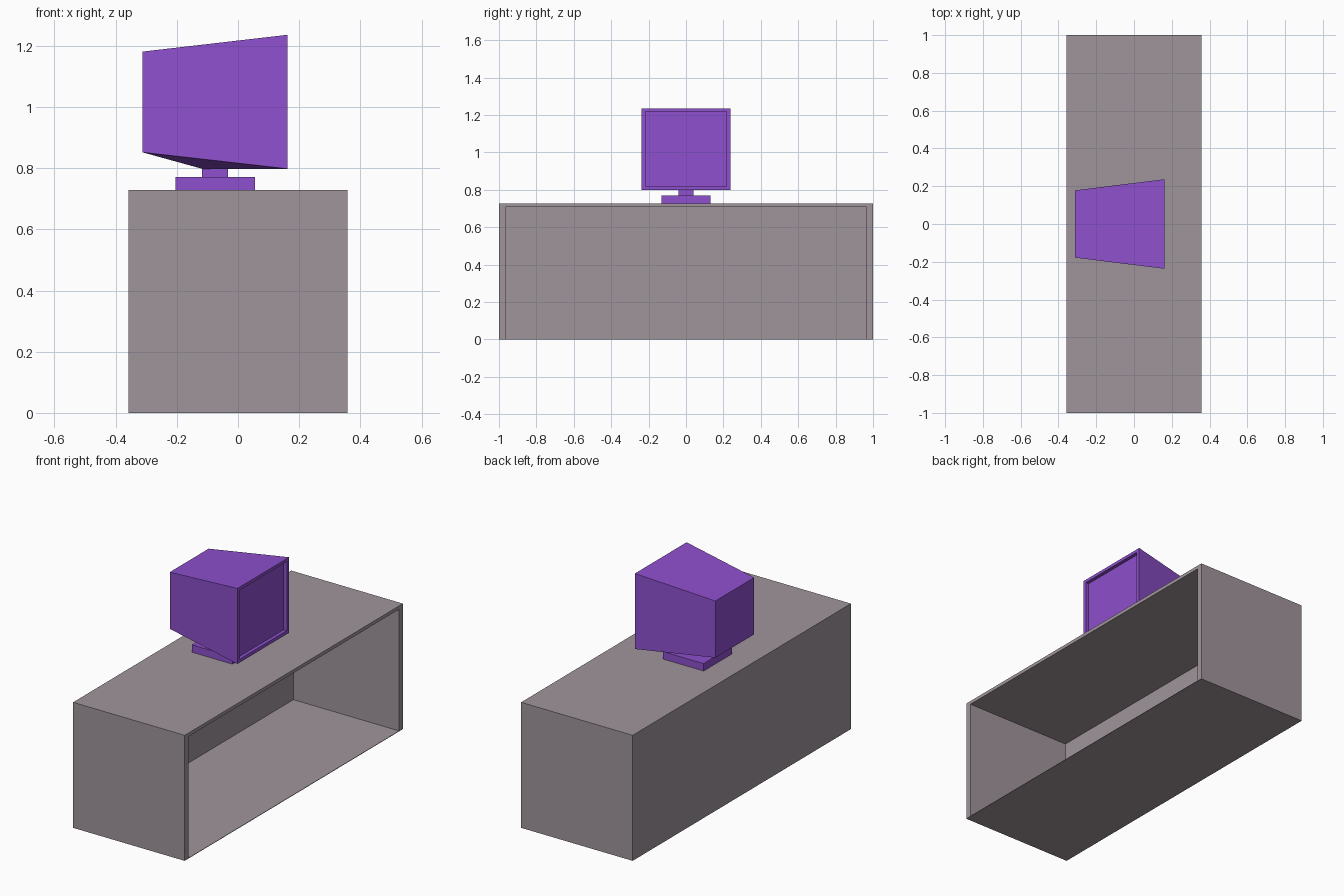
import bpy, bmesh, math

if "Cube" in bpy.data.objects:
    bpy.data.objects.remove(bpy.data.objects["Cube"])


def material(name, color):
    m = bpy.data.materials.new(name)
    m.diffuse_color = (*color, 1)
    m.use_nodes = True
    m.node_tree.nodes["Principled BSDF"].inputs["Base Color"].default_value = m.diffuse_color
    return m


def finish(bm, name, mat):
    bmesh.ops.recalc_face_normals(bm, faces=bm.faces)
    me = bpy.data.meshes.new(name)
    bm.to_mesh(me)
    bm.free()
    me.materials.append(mat)
    ob = bpy.data.objects.new(name, me)
    bpy.context.collection.objects.link(ob)
    return ob


def hull(points):
    """Closed solid around the points, with flat areas merged to one face."""
    bm = bmesh.new()
    for p in points:
        bm.verts.new(p)
    bmesh.ops.convex_hull(bm, input=bm.verts[:])
    bmesh.ops.dissolve_limit(bm, angle_limit=math.radians(0.5),
                             verts=bm.verts[:], edges=bm.edges[:])
    return bm


def rect(x, y, z0, z1):
    return [(x, s * y, z) for s in (-1, 1) for z in (z0, z1)]


def box(x0, x1, y, z0, z1):
    return hull(rect(x0, y, z0, z1) + rect(x1, y, z0, z1))


def recess(bm, y, z0, z1, depth):
    """Sink a rectangular opening into the +x face."""
    bm.normal_update()
    face = max(bm.faces, key=lambda f: f.normal.x)
    bmesh.ops.inset_individual(bm, faces=[face], thickness=0.01)
    mid = face.calc_center_median().z
    for v in face.verts:
        v.co.y = math.copysign(y, v.co.y)
        v.co.z = z1 if v.co.z > mid else z0
    bmesh.ops.inset_individual(bm, faces=[face], thickness=0.0)
    for v in face.verts:
        v.co.x -= depth


grey = material("desk_grey", (0.35, 0.30, 0.33))
purple = material("monitor_purple", (0.27, 0.08, 0.61))

# Desk: box open on the +x side, with a very thin floor
desk = box(-0.358, 0.358, 1.0, 0.0, 0.728)
recess(desk, 0.965, 0.003, 0.708, 0.678)
finish(desk, "desk", grey)

# Monitor: tapered housing whose underside dips to the neck, recessed screen
housing = hull(rect(0.162, 0.237, 0.798, 1.236)
               + rect(-0.313, 0.178, 0.852, 1.181)
               + [(-0.117, s * 0.04, 0.798) for s in (-1, 1)])
recess(housing, 0.216, 0.818, 1.218, 0.02)
finish(housing, "monitor_housing", purple)

# Stand
finish(box(-0.117, -0.033, 0.04, 0.771, 0.798), "monitor_neck", purple)
finish(box(-0.205, 0.056, 0.131, 0.728, 0.771), "monitor_base", purple)
